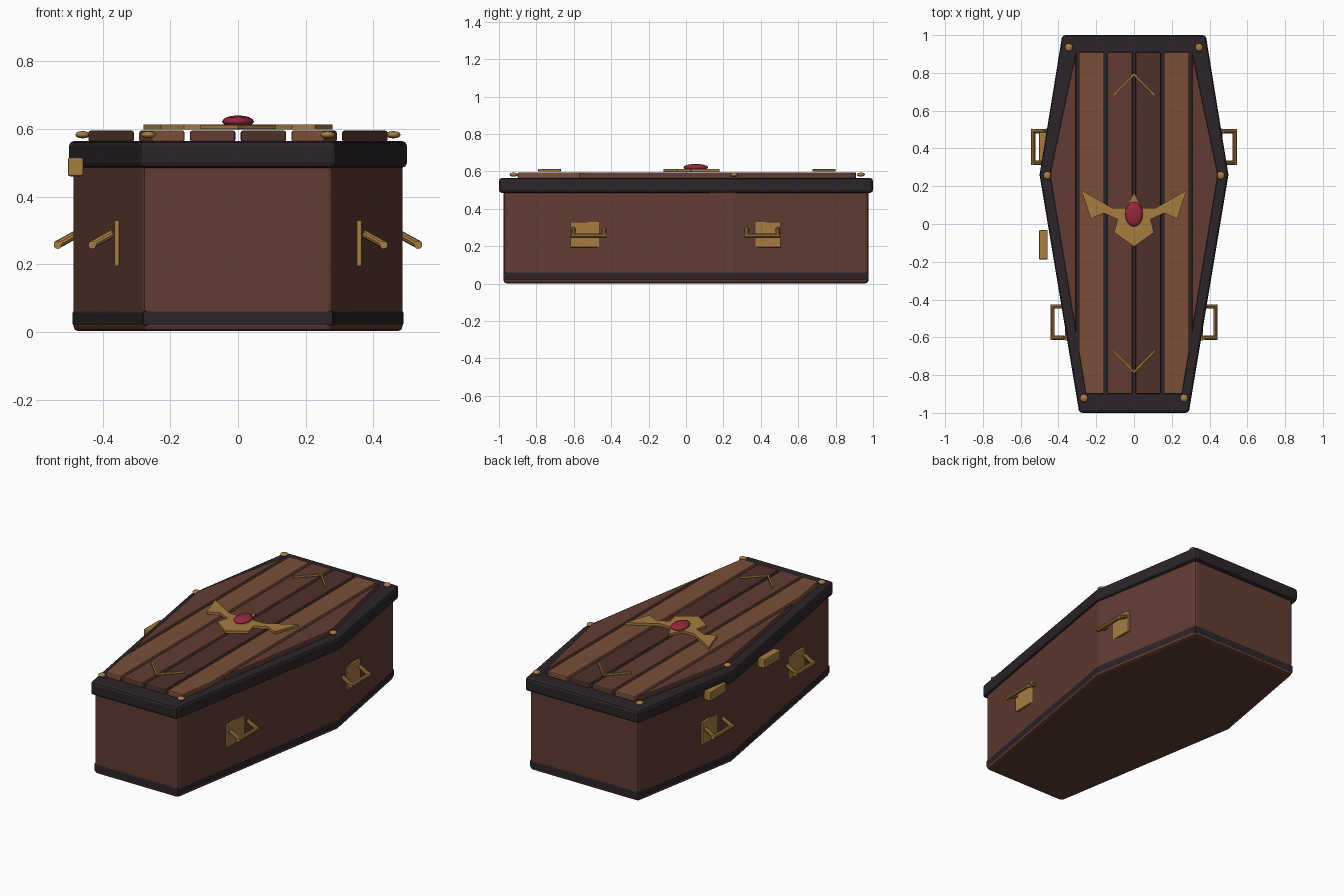
import bpy, bmesh, math
from mathutils import Vector

if "Cube" in bpy.data.objects:
    bpy.data.objects.remove(bpy.data.objects["Cube"])


def mat(name, rgb):
    m = bpy.data.materials.new(name)
    m.diffuse_color = (*rgb, 1)
    m.use_nodes = True
    m.node_tree.nodes["Principled BSDF"].inputs["Base Color"].default_value = m.diffuse_color
    return m


MID = mat("mid_wood", (0.12, 0.045, 0.032))
LIGHT = mat("light_wood", (0.195, 0.076, 0.040))
DARK = mat("dark_wood", (0.076, 0.030, 0.023))
TRIM = mat("dark_trim", (0.025, 0.018, 0.023))
GOLD = mat("brass", (0.38, 0.20, 0.053))
RED = mat("red_gem", (0.30, 0.021, 0.045))


def finish(bm, name, material, bevel=0, segments=2, smooth=False):
    bmesh.ops.recalc_face_normals(bm, faces=bm.faces)
    for f in bm.faces:
        f.smooth = smooth
    me = bpy.data.meshes.new(name)
    bm.to_mesh(me)
    bm.free()
    me.materials.append(material)
    ob = bpy.data.objects.new(name, me)
    bpy.context.collection.objects.link(ob)
    if bevel:
        b = ob.modifiers.new("bevel", 'BEVEL')
        b.width, b.segments = bevel, segments
    return ob


def prism(name, pts, z0, z1, material, bevel=0, segments=2):
    bm = bmesh.new()
    face = bm.faces.new([bm.verts.new((x, y, z0)) for x, y in pts])
    ext = bmesh.ops.extrude_face_region(bm, geom=[face])
    top = [v for v in ext['geom'] if isinstance(v, bmesh.types.BMVert)]
    bmesh.ops.translate(bm, verts=top, vec=(0, 0, z1 - z0))
    return finish(bm, name, material, bevel, segments)


def box(name, c, size, material, bevel=0):
    x, y, z = c
    a, b, h = (s / 2 for s in size)
    return prism(name, [(x - a, y - b), (x + a, y - b), (x + a, y + b), (x - a, y + b)],
                 z - h, z + h, material, bevel)


def ellipsoid(name, c, radii, material, u=16, v=8):
    bm = bmesh.new()
    bmesh.ops.create_uvsphere(bm, u_segments=u, v_segments=v, radius=1)
    bmesh.ops.scale(bm, verts=bm.verts, vec=radii)
    bmesh.ops.translate(bm, verts=bm.verts, vec=c)
    return finish(bm, name, material, smooth=True)


def rods(name, pairs, r, material):
    bm = bmesh.new()
    for p, q in pairs:
        p, q = Vector(p), Vector(q)
        M = (q - p).to_track_quat('Z', 'Y').to_matrix().to_4x4()
        M.translation = (p + q) / 2
        bmesh.ops.create_cone(bm, cap_ends=True, segments=10, radius1=r, radius2=r,
                              depth=(q - p).length, matrix=M)
    return finish(bm, name, material)


def mirrored(half):
    return half + [(-x, y) for x, y in reversed(half) if abs(x) > 1e-6]


# Hexagonal body, base band and lid slab
body = mirrored([(0.28, -0.975), (0.487, 0.26), (0.362, 0.975)])
prism("body", body, 0.002, 0.50, MID, 0.015)
band = mirrored([(0.281, -0.977), (0.489, 0.26), (0.363, 0.977)])
prism("base_band", band, 0.018, 0.062, TRIM, 0.006)
lid = mirrored([(0.29, -1.0), (0.50, 0.26), (0.38, 1.0)])
prism("lid", lid, 0.485, 0.565, TRIM, 0.016)

# Lid planks, clipped to an inset of the lid outline
FOOT, SHOULDER, HEAD = (0.255, -0.90), (0.445, 0.26), (0.31, 0.91)


def limit(x, end):
    t = max(0, (abs(x) - end[0]) / (SHOULDER[0] - end[0]))
    return end[1] + t * (SHOULDER[1] - end[1])


woods = [MID, LIGHT, MID, DARK, LIGHT, MID]
for i, wood in enumerate(woods):
    cx = (i - 2.5) * 0.15
    a, b = cx - 0.067, cx + 0.067
    xs = [a] + [k for k in (-0.255, 0.255) if a < k < b] + [b]
    pts = [(x, limit(x, FOOT)) for x in xs] + [(b, limit(b, HEAD)), (a, limit(a, HEAD))]
    prism(f"plank_{i + 1}", pts, 0.562, 0.595, wood, 0.006)

# Brass studs at the lid corners
for s in (-1, 1):
    for j, (x, y) in enumerate([(0.345, 0.935), (0.459, 0.257), (0.265, -0.922)]):
        ellipsoid(f"stud_{j}_{'L' if s < 0 else 'R'}", (s * x, y, 0.583),
                  (0.022, 0.022, 0.011), GOLD, 12, 6)

# Winged emblem with an oval gem
wing = [(0, -0.12), (0.078, -0.065), (0.095, 0.03), (0.16, 0.058), (0.228, 0.027),
        (0.28, 0.18), (0.115, 0.085), (0.04, 0.085), (0, 0.168)]
wing[1] = (0.105, -0.045)
wing[2] = (0.088, 0.025)
prism("winged_emblem", mirrored(wing), 0.598, 0.613, GOLD)
ellipsoid("gem", (0, 0.052, 0.622), (0.047, 0.066, 0.018), RED)

# Thin chevrons toward each end of the lid
for s, tip in ((1, 0.80), (-1, -0.79)):
    half = [(0, tip), (0.113, tip - s * 0.116), (0.106, tip - s * 0.123), (0, tip - s * 0.014)]
    pts = half + [(-x, y) for x, y in (half[2], half[1])]
    prism("head_chevron" if s > 0 else "foot_chevron", pts, 0.600, 0.612, GOLD)

# Carrying handles: upright plate plus drooping square loop
for s in (-1, 1):
    side = "L" if s < 0 else "R"
    for place, x, y in (("upper", 0.46, 0.408), ("lower", 0.358, -0.52)):
        box(f"{place}_handle_plate_{side}", (s * x, y, 0.262), (0.015, 0.195, 0.136), GOLD, 0.003)
        i, o, w = s * (x + 0.012), s * (x + 0.077), 0.083
        rods(f"{place}_handle_{side}",
             [((i, y - w, 0.292), (o, y - w, 0.256)), ((i, y + w, 0.292), (o, y + w, 0.256)),
              ((o - s * 0.004, y - w - 0.012, 0.257), (o - s * 0.004, y + w + 0.012, 0.257))],
             0.012, GOLD)

# Hinges on the left side
for name, y in (("front_hinge", -0.11), ("rear_hinge", 0.408)):
    box(name, (-0.48, y, 0.488), (0.046, 0.155, 0.056), GOLD, 0.006)
